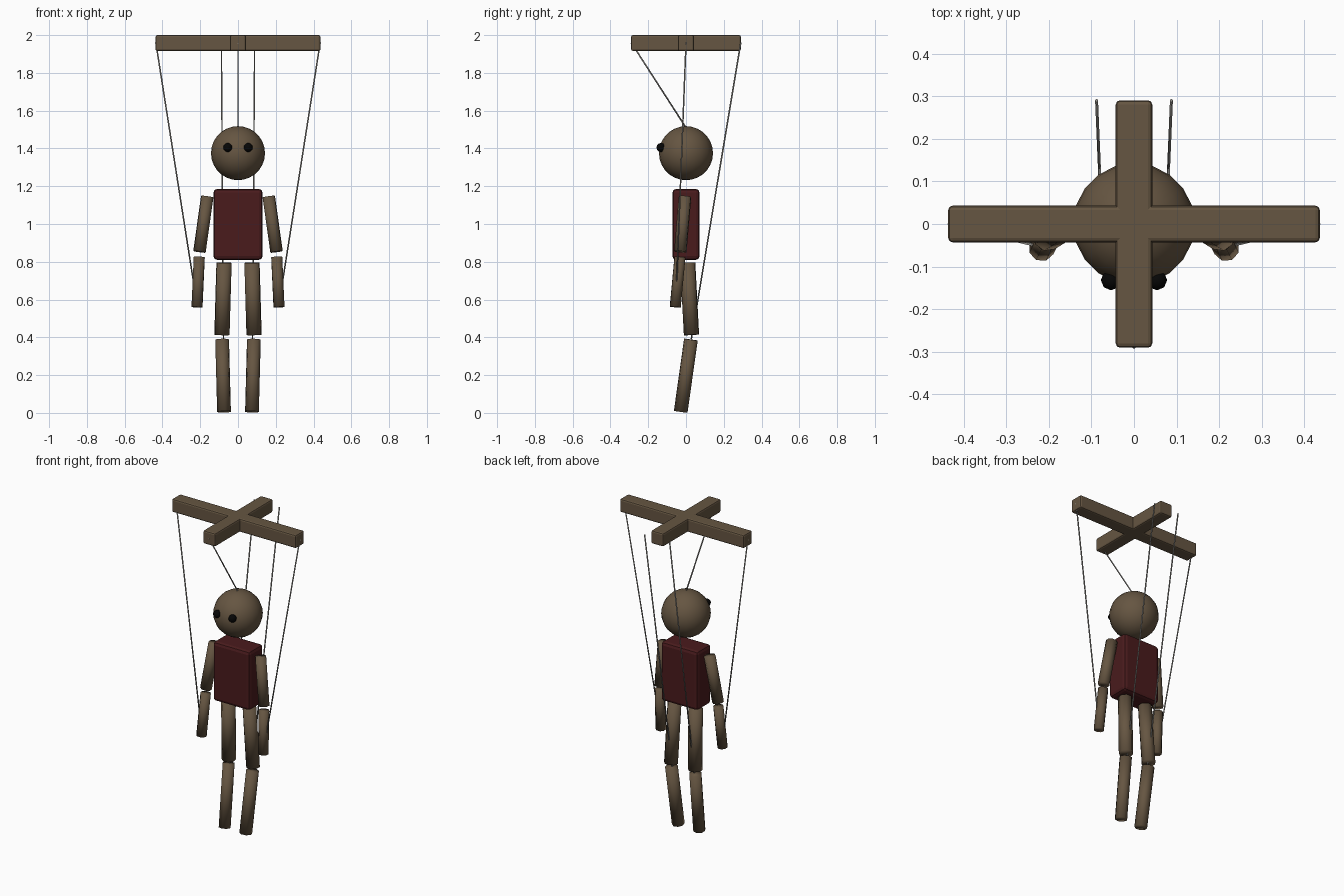
import bpy
from mathutils import Vector

cube = bpy.data.objects.get("Cube")
if cube:
    bpy.data.objects.remove(cube, do_unlink=True)


def material(name, rgb):
    mat = bpy.data.materials.new(name)
    mat.use_nodes = True
    mat.diffuse_color = (*rgb, 1)
    mat.node_tree.nodes["Principled BSDF"].inputs["Base Color"].default_value = (*rgb, 1)
    return mat


wood = material("wood", (0.132, 0.092, 0.054))
cloth = material("red cloth", (0.068, 0.011, 0.012))
black = material("black", (0.002, 0.002, 0.002))
cord = material("grey cord", (0.3, 0.29, 0.27))


def finish(name, mat):
    obj = bpy.context.object
    obj.name = name
    obj.data.materials.append(mat)
    return obj


def box(name, center, size, bevel, mat):
    bpy.ops.mesh.primitive_cube_add(size=1, location=center)
    obj = finish(name, mat)
    obj.scale = size
    bpy.ops.object.transform_apply(location=False, rotation=False, scale=True)
    mod = obj.modifiers.new("rounded edges", "BEVEL")
    mod.width = bevel
    mod.segments = 2
    return obj


def ball(name, center, radius, segments, rings, mat):
    bpy.ops.mesh.primitive_uv_sphere_add(
        segments=segments, ring_count=rings, radius=radius, location=center)
    bpy.ops.object.shade_smooth()
    return finish(name, mat)


def rod(name, start, end, radius, sides, mat):
    a, b = Vector(start), Vector(end)
    bpy.ops.mesh.primitive_cylinder_add(
        vertices=sides, radius=radius, depth=(b - a).length, location=(a + b) / 2)
    obj = finish(name, mat)
    obj.rotation_mode = "QUATERNION"
    obj.rotation_quaternion = (a - b).to_track_quat("Z", "Y")
    bpy.ops.object.shade_smooth()
    return obj


# Crossed control bars
box("control_bar_side", (0, 0, 1.958), (0.874, 0.086, 0.084), 0.01, wood)
box("control_bar_front", (0, 0, 1.958), (0.086, 0.582, 0.084), 0.01, wood)

# Head and torso
ball("head", (0, 0, 1.375), 0.143, 20, 14, wood)
box("torso", (0, 0, 0.998), (0.26, 0.144, 0.376), 0.02, cloth)
rod("head_string", (0, -0.29, 1.96), (0, 0, 1.51), 0.004, 6, cord)

# Limbs: name, top, bottom, radius
limbs = [
    ("upper_arm", (0.163, -0.005, 1.145), (0.204, -0.03, 0.853), 0.034),
    ("forearm", (0.205, -0.032, 0.825), (0.217, -0.057, 0.56), 0.031),
    ("thigh", (0.074, 0.009, 0.795), (0.085, 0.029, 0.413), 0.042),
    ("shin", (0.084, 0.026, 0.388), (0.074, -0.028, 0.006), 0.037),
]

# Strings: name, bar end, limb end
strings = [
    ("arm_string", (0.435, 0, 1.96), (0.217, -0.054, 0.575)),
    ("leg_string", (0.088, 0.29, 1.96), (0.077, 0.028, 0.39)),
]

for side, s in (("left", 1), ("right", -1)):
    def mirror(p):
        return (p[0] * s, p[1], p[2])

    ball(f"{side}_eye", mirror((0.054, -0.132, 1.405)), 0.024, 8, 6, black)
    for name, top, bottom, radius in limbs:
        rod(f"{side}_{name}", mirror(top), mirror(bottom), radius, 8, wood)
    for name, top, bottom in strings:
        rod(f"{side}_{name}", mirror(top), mirror(bottom), 0.004, 6, cord)
